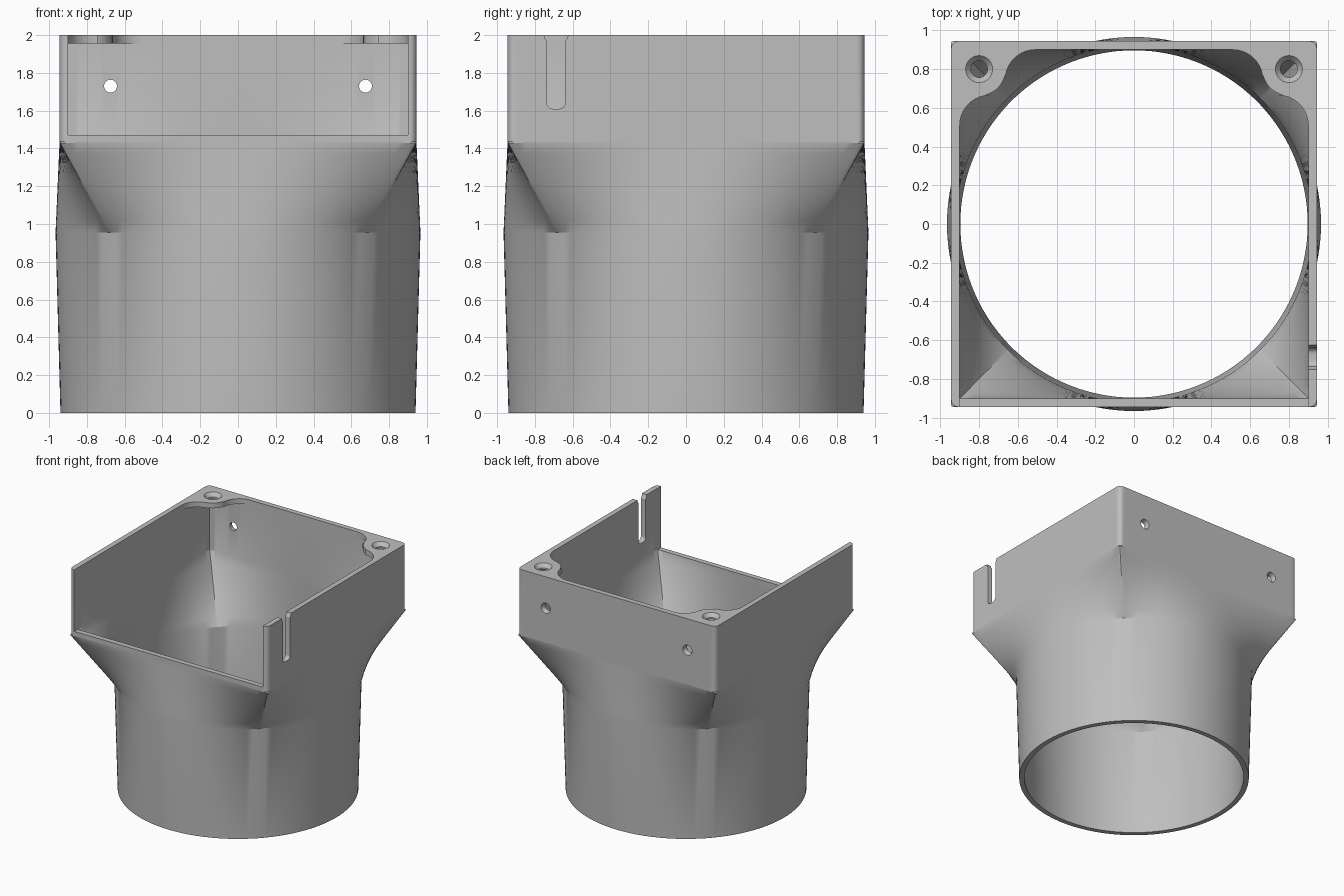
import bpy, bmesh
from math import cos, sin, pi, radians, sqrt
from mathutils import Vector

if "Cube" in bpy.data.objects:
    bpy.data.objects.remove(bpy.data.objects["Cube"], do_unlink=True)

grey = bpy.data.materials.new("plain grey")
grey.use_nodes = True
grey.diffuse_color = (0.52, 0.52, 0.52, 1)
grey.node_tree.nodes["Principled BSDF"].inputs["Base Color"].default_value = grey.diffuse_color

HALF, INNER, TOP = 0.945, 0.9, 2.0
SEAM = 0.955            # tube meets transition
SHOULDER, FLOOR = 1.43, 1.47


def make_object(name, bm):
    bmesh.ops.recalc_face_normals(bm, faces=bm.faces)
    mesh = bpy.data.meshes.new(name)
    bm.to_mesh(mesh)
    bm.free()
    mesh.materials.append(grey)
    obj = bpy.data.objects.new(name, mesh)
    bpy.context.collection.objects.link(obj)
    return obj


def prism(name, points, push):
    bm = bmesh.new()
    face = bm.faces.new([bm.verts.new(p) for p in points])
    new = bmesh.ops.extrude_face_region(bm, geom=[face])["geom"]
    moved = [v for v in new if isinstance(v, bmesh.types.BMVert)]
    bmesh.ops.translate(bm, verts=moved, vec=push)
    return make_object(name, bm)


def cone(name, start, end, r1, r2):
    start, end = Vector(start), Vector(end)
    axis = end - start
    bm = bmesh.new()
    bmesh.ops.create_cone(bm, cap_ends=True, segments=32, radius1=r1, radius2=r2, depth=axis.length)
    turn = Vector((0, 0, 1)).rotation_difference(axis).to_matrix()
    bmesh.ops.rotate(bm, verts=bm.verts, matrix=turn)
    bmesh.ops.translate(bm, verts=bm.verts, vec=(start + end) / 2)
    return make_object(name, bm)


def cut(obj, cutter):
    mod = obj.modifiers.new("cut", 'BOOLEAN')
    mod.operation, mod.solver, mod.object = 'DIFFERENCE', 'EXACT', cutter
    cutter.hide_render = True
    bpy.context.view_layer.objects.active = obj
    bpy.ops.object.modifier_apply(modifier=mod.name)
    bpy.data.objects.remove(cutter, do_unlink=True)


def arc(cx, cy, r, a, b, n=10):
    return [(cx + r * cos(radians(a + (b - a) * i / n)),
             cy + r * sin(radians(a + (b - a) * i / n))) for i in range(n + 1)]


# Angles around the duct, denser at the square's corners
steps = [i * 3 for i in range(30)] + [45 + s * d for s in (-1, 1) for d in (0.4, 0.8, 1.2, 1.8)]
angles = [radians(q * 90 + a) for q in range(4) for a in sorted(steps)]


def circle(r):
    return [Vector((r * cos(a), r * sin(a))) for a in angles]


def square(half, r):
    out = []
    for a in angles:
        d = Vector((cos(a), sin(a)))
        u = Vector((abs(d.x), abs(d.y)))
        s = half / max(u)
        if r and min(u) * s > half - r:
            c = Vector((half - r, half - r))
            s = u.dot(c) + sqrt(max(0, u.dot(c) ** 2 - c.length_squared + r * r))
        out.append(d * s)
    return out


def loft(low, z0, high, z1, n=8):
    return [([p.lerp(q, i / n) for p, q in zip(low, high)], z0 + (z1 - z0) * i / n)
            for i in range(n + 1)]


# Duct shell: round tube, round-to-square transition, square box
outside = [(circle(0.94), 0)] + loft(circle(0.966), SEAM, square(HALF, 0.01), SHOULDER)
outside += [(square(HALF, 0.04), SHOULDER + 0.006), (square(HALF, 0.04), TOP)]
inside = [(circle(0.897), 0)] + loft(circle(0.92), SEAM + 0.01, square(INNER, 0), FLOOR)
inside += [(square(INNER, 0), TOP)]
bm = bmesh.new()
rings = [[bm.verts.new((p.x, p.y, z)) for p in ring] for ring, z in outside + inside[::-1]]
for k, ring in enumerate(rings):
    after = rings[(k + 1) % len(rings)]
    for i in range(len(ring)):
        j = (i + 1) % len(ring)
        bm.faces.new((ring[i], ring[j], after[j], after[i]))
duct = make_object("duct_shell", bm)

# Open front of the box
w = INNER - 0.0005
cut(duct, prism("front_opening", [(-w, -1.2, FLOOR + 0.001), (w, -1.2, FLOOR + 0.001),
                                  (w, -1.2, 2.2), (-w, -1.2, 2.2)], (0, 0.4, 0)))

# Cable slot in the left wall, slightly flared at the rim
mid, hw, bottom = -0.688, 0.048, 1.61
outline = [(mid - hw - 0.02, 2.02), (mid - hw - 0.012, 1.985), (mid - hw, 1.965)]
outline += arc(mid - hw + 0.03, bottom + 0.03, 0.03, 180, 270, 6)
outline += arc(mid + hw - 0.03, bottom + 0.03, 0.03, 270, 360, 6)
outline += [(mid + hw, 1.965), (mid + hw + 0.012, 1.985), (mid + hw + 0.02, 2.02)]
cut(duct, prism("slot", [(0.8, y, z) for y, z in outline], (0.3, 0, 0)))

# Screw holes in the back wall
for side in (-1, 1):
    x = side * 0.675
    cut(duct, cone("back_hole", (x, 0.8, 1.73), (x, 1.1, 1.73), 0.034, 0.034))
    cut(duct, cone("back_sink", (x, 0.92, 1.73), (x, 0.95, 1.73), 0.034, 0.046))

# Countersunk screw tabs in the back corners
shape = [(INNER, INNER)] + arc(0.51, 0.745, 0.155, 90, 0)
shape += arc(0.8, 0.8, 0.137, 195, 255) + arc(0.745, 0.51, 0.155, 90, 0)
tabs = []
for side, label in ((-1, "right"), (1, "left")):
    tab = prism(label + "_screw_tab", [(side * x, y, TOP - 0.045) for x, y in shape], (0, 0, 0.045))
    x = side * 0.8
    cut(tab, cone("tab_hole", (x, 0.8, 1.9), (x, 0.8, 2.1), 0.043, 0.043))
    cut(tab, cone("tab_sink", (x, 0.8, 1.965), (x, 0.8, 2.005), 0.04, 0.074))
    tabs.append(tab)

# Smooth the curved walls, keep the edges sharp
bpy.ops.object.select_all(action='DESELECT')
for obj in [duct] + tabs:
    obj.select_set(True)
bpy.context.view_layer.objects.active = duct
bpy.ops.object.shade_smooth_by_angle(angle=radians(25))
